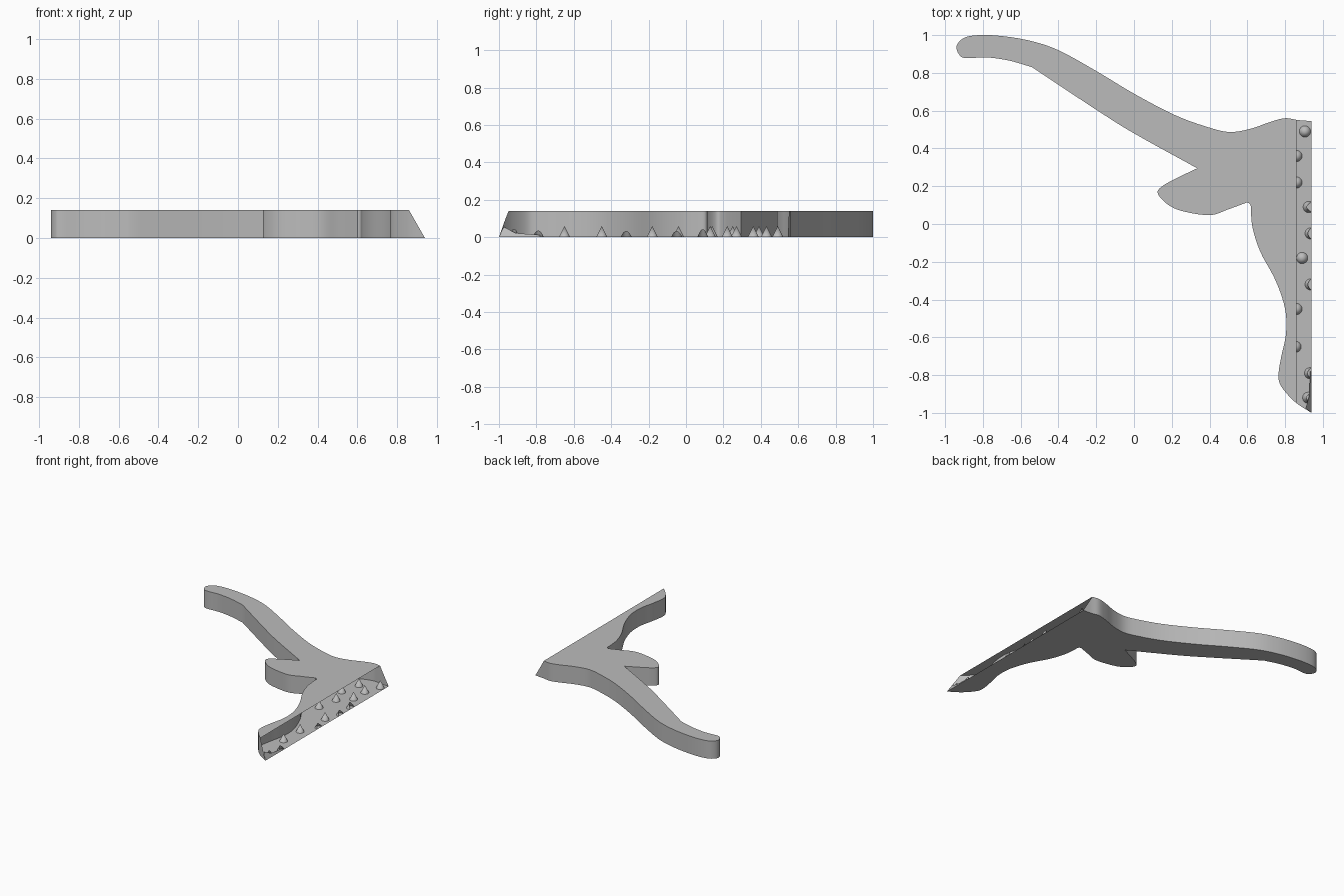
import bpy, bmesh
from mathutils import Vector

cube = bpy.data.objects.get("Cube")
if cube:
    bpy.data.objects.remove(cube, do_unlink=True)

HEIGHT = 0.14
EDGE = 0.94
CUT_POINT = Vector((EDGE, 0, 0))
CUT_NORMAL = Vector((HEIGHT, 0, 0.08)).normalized()

grey = bpy.data.materials.new("plain grey")
grey.use_nodes = True
grey.diffuse_color = (0.5, 0.5, 0.5, 1)
grey.node_tree.nodes["Principled BSDF"].inputs["Base Color"].default_value = (0.5, 0.5, 0.5, 1)


def finish(name, bm):
    mesh = bpy.data.meshes.new(name)
    bm.to_mesh(mesh)
    bm.free()
    obj = bpy.data.objects.new(name, mesh)
    bpy.context.collection.objects.link(obj)
    mesh.materials.append(grey)
    bpy.ops.object.select_all(action="DESELECT")
    obj.select_set(True)
    bpy.context.view_layer.objects.active = obj
    bpy.ops.object.shade_smooth_by_angle(angle=0.6)
    return obj


def slant_cut(bm):
    # Leaves the slanted side open
    bmesh.ops.bisect_plane(bm, geom=bm.verts[:] + bm.edges[:] + bm.faces[:], dist=1e-5,
                           plane_co=CUT_POINT, plane_no=CUT_NORMAL, clear_outer=True)


def spline(points, steps=5):
    # Smooth run through the points, without the last one
    p = [Vector(q) for q in points]
    p = [p[0]] + p + [p[-1]]
    out = []
    for a, b, c, d in zip(p, p[1:], p[2:], p[3:]):
        for i in range(steps):
            t = i / steps
            out.append(0.5 * (2 * b + (c - a) * t + (2 * a - 5 * b + 4 * c - d) * t ** 2
                              + (3 * b - a - 3 * c + d) * t ** 3))
    return out


# Outline runs, split at the sharp corners
upper_arm = [(EDGE, .545), (.87, .55), (.8, .56), (.72, .54), (.62, .505), (.51, .487),
             (.4, .51), (.22, .575), (0, .69), (-.2, .81), (-.4, .92), (-.55, .97),
             (-.7, .995), (-.82, 1), (-.9, .985), (-.94, .94), (-.92, .89),
             (-.88, .878), (-.78, .882), (-.66, .865), (-.54, .83)]
lower_arm = [(-.54, .83), (-.2, .605), (0, .48), (.335, .295)]
thumb = [(.335, .295), (.22, .24), (.15, .2), (.125, .165), (.17, .11), (.25, .07),
         (.4, .047), (.5, .078), (.6, .115)]
lower_leg = [(.6, .115), (.617, .1), (.62, .05), (.63, -.03), (.67, -.15), (.75, -.3),
             (.8, -.45), (.805, -.58), (.78, -.7), (.765, -.8), (.78, -.86),
             (.85, -.94), (EDGE, -1)]
outline = [p for run in (upper_arm, lower_arm, thumb, lower_leg) for p in spline(run)]
outline.append(Vector((EDGE, -1)))

# Hollow body
bm = bmesh.new()
base = bm.faces.new([bm.verts.new((p.x, p.y, 0)) for p in outline])
grown = bmesh.ops.extrude_face_region(bm, geom=[base], use_keep_orig=True)
bmesh.ops.translate(bm, vec=(0, 0, HEIGHT),
                    verts=[g for g in grown["geom"] if isinstance(g, bmesh.types.BMVert)])
bmesh.ops.recalc_face_normals(bm, faces=bm.faces[:])
slant_cut(bm)
finish("hollow_body", bm)

# Small spikes on the floor inside
spots = [(.905, .49), (.86, .36), (.86, .22), (.925, .09), (.935, -.05), (.89, -.18),
         (.935, -.32), (.86, -.45), (.855, -.65), (.932, -.79), (.922, -.92),
         (.76, .43), (.72, .27), (.77, .13), (.74, -.04), (.6, .39), (.52, .25), (.4, .14)]
bm = bmesh.new()
for x, y in spots:
    made = bmesh.ops.create_cone(bm, segments=16, radius1=0.03, radius2=0, depth=0.06)
    bmesh.ops.translate(bm, verts=made["verts"], vec=(x, y, 0.03))
bmesh.ops.remove_doubles(bm, verts=bm.verts[:], dist=1e-5)
slant_cut(bm)
finish("floor_spikes", bm)

# Remaining scrap of the slanted side at the tip
bm = bmesh.new()
scrap = [(-1, 0), (-.78, 0), (-.78, .012), (-.91, .022), (-.975, .055)]
bm.faces.new([bm.verts.new((EDGE - z * 0.08 / HEIGHT, y, z)) for y, z in scrap])
finish("tip_scrap", bm)
